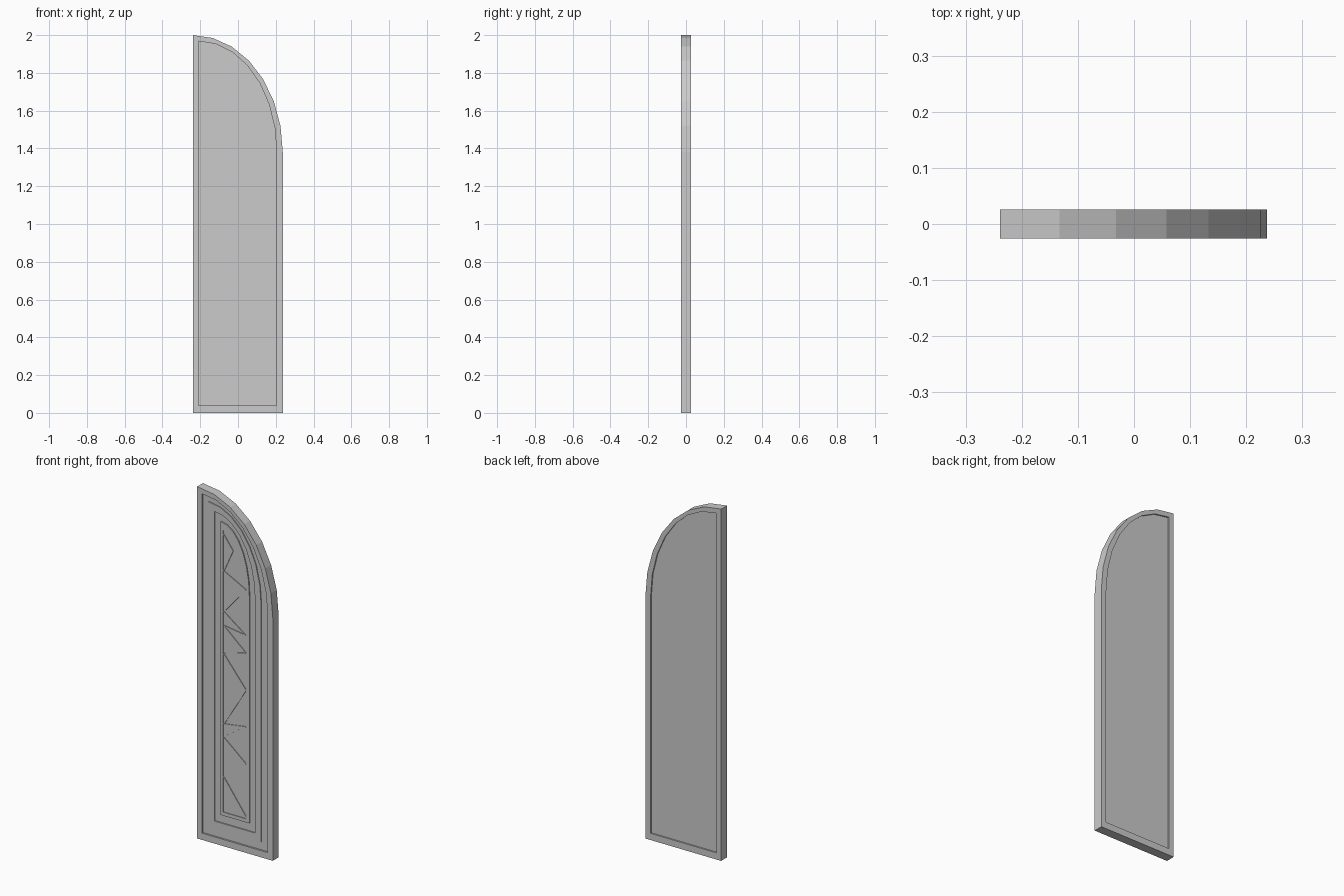
import bpy, bmesh, math
from mathutils import Vector

if "Cube" in bpy.data.objects:
    bpy.data.objects.remove(bpy.data.objects["Cube"])

ARC = 7


def outline(l, r, b, t, spring):
    """Half-arch outline: straight left edge, quarter ellipse on the right."""
    pts = [(l, b), (r, b)]
    for k in range(ARC + 1):
        a = math.radians(90 * k / ARC)
        pts.append((l + (r - l) * math.cos(a), spring + (t - spring) * math.sin(a)))
    return pts


def finish(bm, name):
    bmesh.ops.recalc_face_normals(bm, faces=bm.faces)
    me = bpy.data.meshes.new(name)
    bm.to_mesh(me)
    bm.free()
    ob = bpy.data.objects.new(name, me)
    bpy.context.collection.objects.link(ob)
    return ob


outer = outline(-0.239, 0.237, 0, 2.0, 1.38)
edge = outline(-0.209, 0.205, 0.038, 1.968, 1.38)
mould = outline(-0.17, 0.16, 0.085, 1.93, 1.43)
groove = outline(-0.134, 0.122, 0.125, 1.885, 1.45)
panel = outline(-0.096, 0.085, 0.17, 1.838, 1.46)
field = outline(-0.08, 0.064, 0.19, 1.79, 1.48)

# Door leaf: stepped front mouldings, rim, shallow recessed back
steps = [
    (field, -0.016), (field, -0.020), (panel, -0.020), (panel, -0.014),
    (groove, -0.014), (groove, -0.021), (mould, -0.021), (mould, -0.016),
    (edge, -0.016), (edge, -0.026), (outer, -0.026), (outer, 0.026),
    (edge, 0.026), (edge, 0.018),
]
bm = bmesh.new()
rings = [[bm.verts.new((x, y, z)) for x, z in pts] for pts, y in steps]
n = len(outer)
for a, b in zip(rings, rings[1:]):
    for i in range(n):
        j = (i + 1) % n
        bm.faces.new((a[i], a[j], b[j], b[i]))
bm.faces.new(rings[0])
bm.faces.new(rings[-1])
finish(bm, "door_leaf")

# Thin zigzag ribs dividing the centre panel into triangles
zigzag = [(-0.08, 1.77), (-0.02, 1.69), (-0.078, 1.56), (0.06, 1.49),
          (-0.078, 1.33), (0.06, 1.23), (-0.078, 1.25), (0.062, 1.13),
          (-0.078, 1.09), (0.062, 0.92), (-0.078, 0.69), (0.062, 0.71),
          (-0.078, 0.615), (0.062, 0.50), (-0.078, 0.39), (0.062, 0.20)]
bm = bmesh.new()
for (x0, z0), (x1, z1) in zip(zigzag, zigzag[1:]):
    p, q = Vector((x0, 0, z0)), Vector((x1, 0, z1))
    d = (q - p).normalized()
    side = Vector((-d.z, 0, d.x)) * 0.003
    corners = (p - side, q - side, q + side, p + side)
    lo = [bm.verts.new((c.x, -0.0155, c.z)) for c in corners]
    hi = [bm.verts.new((c.x, -0.0200, c.z)) for c in corners]
    bm.faces.new(lo)
    bm.faces.new(hi)
    for i in range(4):
        j = (i + 1) % 4
        bm.faces.new((lo[i], lo[j], hi[j], hi[i]))
finish(bm, "panel_ribs")
